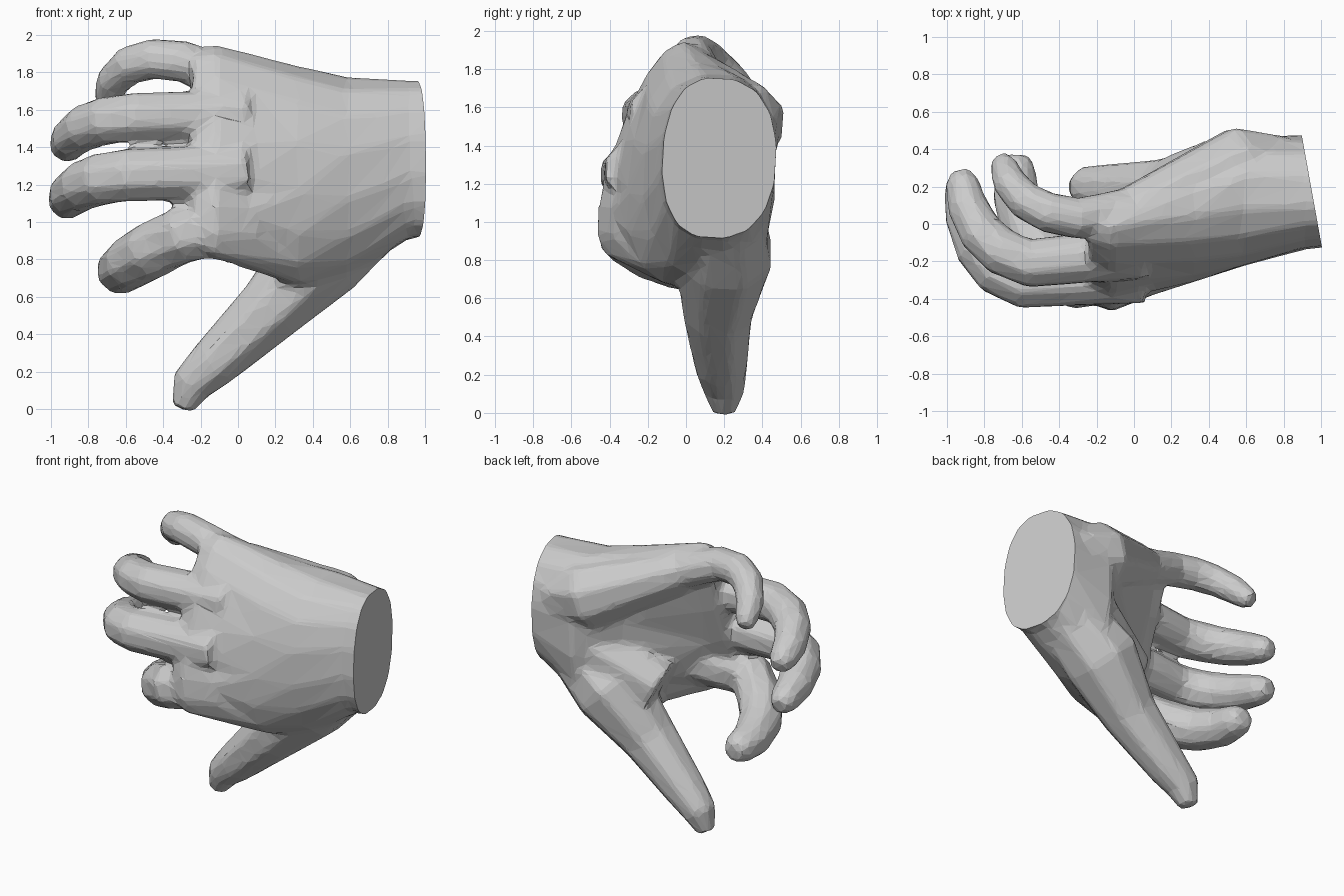
import bpy, bmesh
from math import sin, cos, pi
from mathutils import Vector

if "Cube" in bpy.data.objects:
    bpy.data.objects.remove(bpy.data.objects["Cube"])


def loft(name, rings):
    """Skin a list of equal-length rings and cap both ends."""
    bm = bmesh.new()
    vs = [[bm.verts.new(p) for p in r] for r in rings]
    n = len(vs[0])
    for a, b in zip(vs, vs[1:]):
        for i in range(n):
            j = (i + 1) % n
            bm.faces.new((a[i], a[j], b[j], b[i]))
    bm.faces.new(vs[0][::-1])
    bm.faces.new(vs[-1])
    bmesh.ops.recalc_face_normals(bm, faces=bm.faces)
    me = bpy.data.meshes.new(name)
    bm.to_mesh(me)
    bm.free()
    ob = bpy.data.objects.new(name, me)
    bpy.context.collection.objects.link(ob)
    return ob


def tube(name, pts, radii, ref=(0, 0, 1), sides=8):
    """Faceted tube through points with a radius at each."""
    pts, ref, rings = [Vector(p) for p in pts], Vector(ref), []
    for i, p in enumerate(pts):
        t = (pts[min(i + 1, len(pts) - 1)] - pts[max(i - 1, 0)]).normalized()
        side = (ref - t * ref.dot(t)).normalized()
        up = t.cross(side)
        ring = []
        for k in range(sides):
            a = 2 * pi * (k + 0.5) / sides
            ring.append(p + (side * cos(a) + up * sin(a)) * radii[i] * 1.07)
        rings.append(ring)
    return loft(name, rings)


def finger(name, base, knuckle, bend, tip, r):
    """Straight to the knuckle, then a curl that tapers to a round tip."""
    b, k, c, t = (Vector(v) for v in (base, knuckle, bend, tip))
    pts, radii = [b, b.lerp(k, 0.5)], [r * 1.1, r * 1.03]
    for i in range(5):
        u = i / 4
        pts.append(k.lerp(c, u).lerp(c.lerp(t, u), u))
        radii.append(r * (1 - 0.3 * u * u))
    pts[-1] = pts[-2].lerp(t, 0.65)
    pts.append(t)
    radii.append(r * 0.45)
    return tube(name, pts, radii)


def spow(v, e):
    return abs(v) ** e * (1 if v >= 0 else -1)


def palm_ring(x, yb, zb, yt, zt, front, back, n=16):
    """Section from thumb-side edge to little-finger edge, bulged each way."""
    b, t = Vector((yb, zb)), Vector((yt, zt))
    mid, half = (b + t) / 2, (t - b) / 2
    nrm = Vector((-half.y, half.x)).normalized()
    ring = []
    for k in range(n):
        a = 2 * pi * (k + 0.5) / n
        s = spow(sin(a), 0.8)
        q = mid + half * spow(cos(a), 0.9) * 1.02 + nrm * s * (front if s > 0 else back)
        ring.append((x, q.x, q.y))
    return ring


# Wrist and back of the hand
hand = loft("hand", [palm_ring(*s) for s in (
    (1.1, 0.12, 0.92, 0.17, 1.75, 0.26, 0.3),
    (0.92, 0.12, 0.92, 0.17, 1.75, 0.28, 0.33),
    (0.58, 0.17, 0.70, 0.19, 1.77, 0.41, 0.29),
    (0.32, -0.02, 0.66, 0.14, 1.82, 0.36, 0.17),
    (-0.12, -0.38, 0.81, 0.03, 1.93, 0.2, 0.14),
    (-0.24, -0.36, 0.87, 0.02, 1.91, 0.15, 0.1))])

parts = [
    # Fingers run from inside the palm to the tip
    finger("index_finger", (0.05, -0.23, 1), (-0.3, -0.31, 0.93),
           (-0.69, -0.08, 0.74), (-0.63, 0.37, 0.72), 0.15),
    finger("middle_finger", (0.05, -0.27, 1.27), (-0.6, -0.31, 1.25),
           (-0.89, -0.24, 1.22), (-0.93, 0.27, 1.09), 0.14),
    finger("ring_finger", (0.05, -0.15, 1.57), (-0.56, -0.21, 1.56),
           (-0.89, -0.13, 1.54), (-0.93, 0.28, 1.38), 0.13),
    finger("little_finger", (0.05, 0.09, 1.73), (-0.3, 0.03, 1.86),
           (-0.66, 0.06, 1.93), (-0.71, 0.35, 1.63), 0.11),
    # Heel ridge and thumb mound of the palm
    tube("palm_heel", [(0.8, 0.3, 1.45), (0.57, 0.3, 1.51), (0, 0.08, 1.75)],
         [0.17, 0.22, 0.13]),
    tube("thumb_mound", [(0.6, 0.2, 1.1), (0.15, 0.08, 0.87)], [0.22, 0.19]),
    # Thumb
    tube("thumb", [(0.78, 0.19, 1.1), (0.45, 0.2, 0.83), (0.17, 0.165, 0.53),
                   (-0.13, 0.185, 0.245), (-0.25, 0.2, 0.13), (-0.3, 0.2, 0)],
         [0.2, 0.25, 0.18, 0.135, 0.11, 0.06], ref=(0, 1, 0)),
]

# Fuse everything, blend the joins, then reduce to flat facets
bpy.context.view_layer.objects.active = hand


def apply(kind, **settings):
    m = hand.modifiers.new(kind, kind)
    for key, value in settings.items():
        setattr(m, key, value)
    bpy.ops.object.modifier_apply(modifier=m.name)


for p in parts:
    apply('BOOLEAN', operation='UNION', solver='EXACT', object=p)
    bpy.data.objects.remove(p, do_unlink=True)
apply('REMESH', mode='VOXEL', voxel_size=0.02)
apply('SMOOTH', factor=0.5, iterations=12)
apply('DECIMATE', ratio=0.06)

# Slice the wrist off flat
bm = bmesh.new()
bm.from_mesh(hand.data)
cut = bmesh.ops.bisect_plane(bm, geom=bm.verts[:] + bm.edges[:] + bm.faces[:],
                             plane_co=(0.95, 0.18, 1.3), plane_no=(1, 0.18, 0),
                             clear_outer=True)
bmesh.ops.holes_fill(bm, edges=[e for e in bm.edges if e.is_boundary], sides=0)
bm.to_mesh(hand.data)
bm.free()
for f in hand.data.polygons:
    f.use_smooth = False
